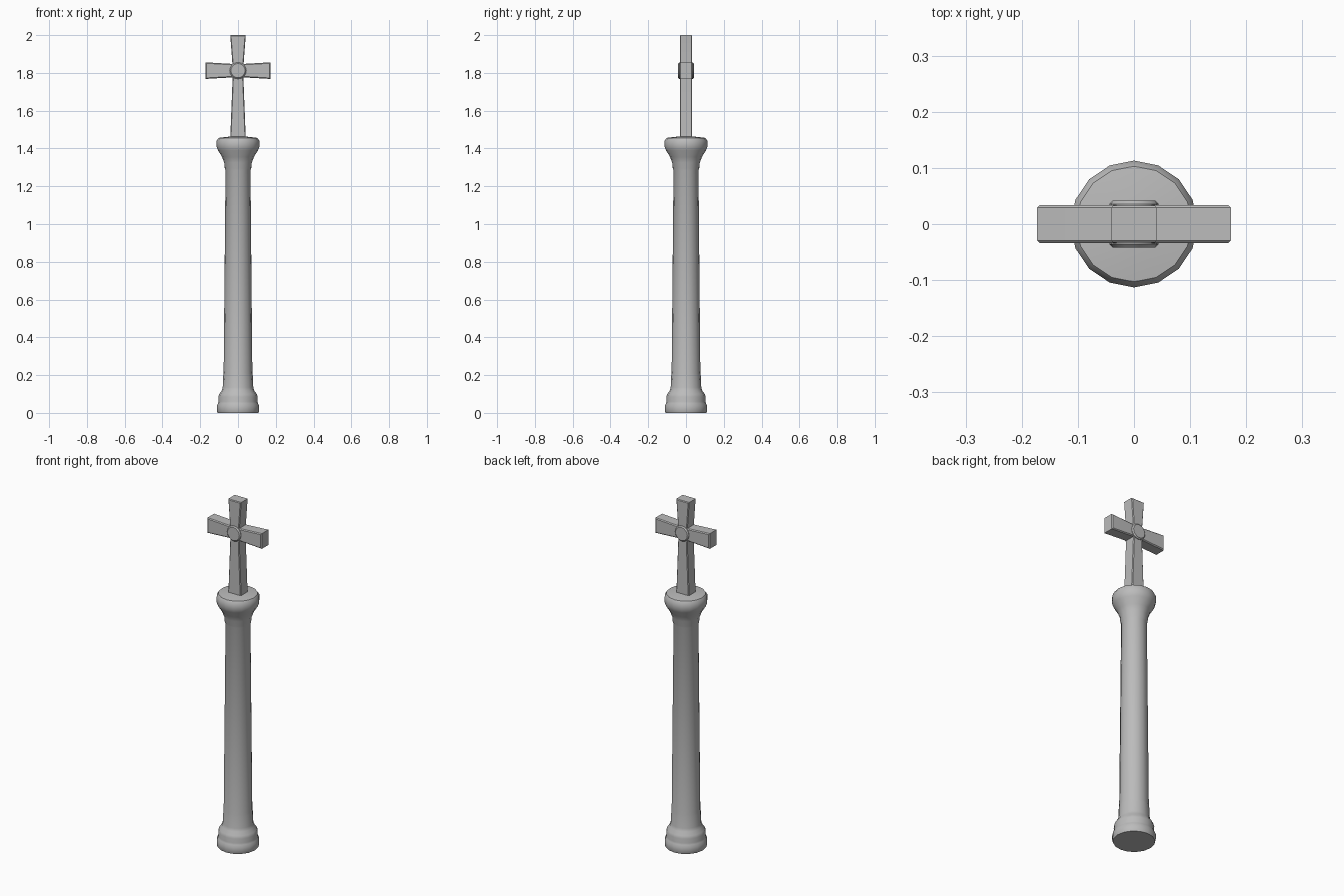
import bpy, bmesh, math

if "Cube" in bpy.data.objects:
    bpy.data.objects.remove(bpy.data.objects["Cube"])

stone = bpy.data.materials.new("grey_stone")
stone.diffuse_color = (0.5, 0.5, 0.5, 1)
stone.use_nodes = True
stone.node_tree.nodes["Principled BSDF"].inputs["Base Color"].default_value = stone.diffuse_color


def finish(name, bm, angle=35):
    bmesh.ops.recalc_face_normals(bm, faces=bm.faces)
    me = bpy.data.meshes.new(name)
    bm.to_mesh(me)
    bm.free()
    ob = bpy.data.objects.new(name, me)
    bpy.context.collection.objects.link(ob)
    me.materials.append(stone)
    bpy.ops.object.select_all(action='DESELECT')
    ob.select_set(True)
    bpy.context.view_layer.objects.active = ob
    bpy.ops.object.shade_smooth_by_angle(angle=math.radians(angle))
    return ob


def lathe(name, profile, sides=16):
    # rings of (radius, height) joined into a turned solid
    bm = bmesh.new()
    rings = [[bm.verts.new((r * math.cos(2 * math.pi * i / sides),
                            r * math.sin(2 * math.pi * i / sides), z))
              for i in range(sides)] for r, z in profile]
    for a, b in zip(rings, rings[1:]):
        for i in range(sides):
            j = (i + 1) % sides
            bm.faces.new((a[i], a[j], b[j], b[i]))
    bm.faces.new(rings[0])
    bm.faces.new(rings[-1])
    return finish(name, bm)


def slab(name, outline, half_depth, chamfer):
    # x-z outline extruded along y with chamfered edges
    bm = bmesh.new()
    front = [bm.verts.new((x, -half_depth, z)) for x, z in outline]
    back = [bm.verts.new((x, half_depth, z)) for x, z in outline]
    n = len(outline)
    bm.faces.new(front)
    bm.faces.new(back)
    rim = [bm.faces.new((front[i], front[(i + 1) % n], back[(i + 1) % n], back[i]))
           for i in range(n)]
    bmesh.ops.recalc_face_normals(bm, faces=bm.faces)
    edges = [e for e in bm.edges if abs(e.verts[0].co.y - e.verts[1].co.y) < 1e-5]
    bmesh.ops.bevel(bm, geom=edges, offset=chamfer, segments=1, affect='EDGES')
    return finish(name, bm, 25)


# turned column: base mouldings, tapering shaft, capital
lathe("column", [
    (0.108, 0), (0.112, 0.012), (0.112, 0.038), (0.106, 0.05),
    (0.103, 0.06), (0.104, 0.085), (0.099, 0.1), (0.086, 0.118),
    (0.081, 0.135), (0.078, 0.2), (0.076, 0.21), (0.066, 1.285),
    (0.070, 1.295), (0.073, 1.325), (0.079, 1.34), (0.084, 1.355),
    (0.106, 1.39), (0.113, 1.41), (0.113, 1.44), (0.103, 1.456), (0.045, 1.463)])

# flared cross upright
zc = 1.812
slab("cross_upright", [(-0.041, 1.455), (0.041, 1.455), (0.027, zc),
                       (0.041, 2.0), (-0.041, 2.0), (-0.027, zc)], 0.033, 0.004)

# cross arm, slightly flared towards the ends
slab("cross_arm", [(-0.173, zc - 0.044), (0, zc - 0.034), (0.173, zc - 0.044),
                   (0.173, zc + 0.044), (0, zc + 0.034), (-0.173, zc + 0.044)], 0.034, 0.005)

# round boss on both faces of the crossing
slab("cross_boss", [(0.044 * math.cos(math.pi * i / 8), zc + 0.044 * math.sin(math.pi * i / 8))
                    for i in range(16)], 0.042, 0.006)
